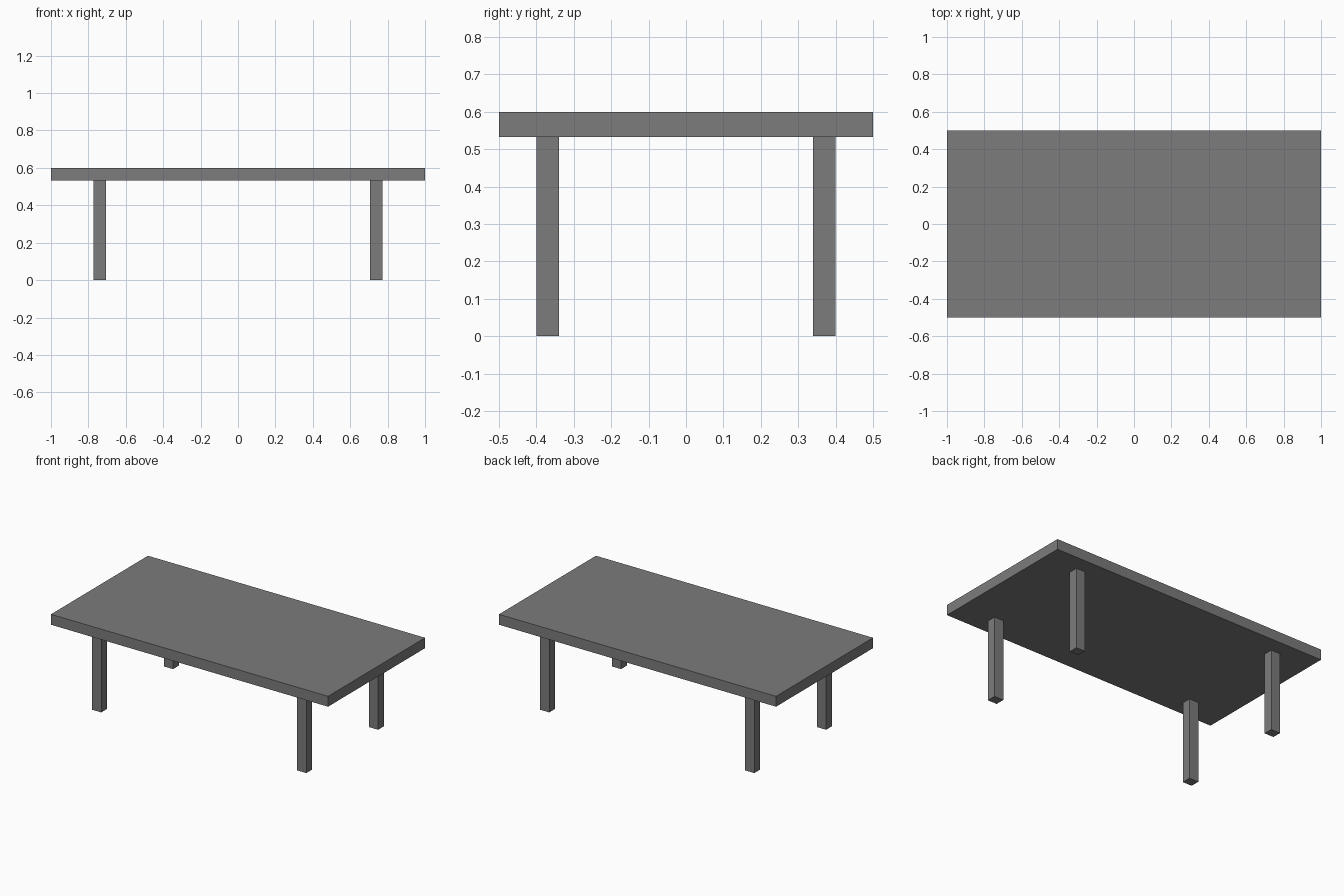
import bpy

if "Cube" in bpy.data.objects:
    bpy.data.objects.remove(bpy.data.objects["Cube"])

TOP_Z = 0.6      # upper face of the tabletop
UNDER_Z = 0.532  # underside of the tabletop

# Dark grey finish shared by all parts
dark = bpy.data.materials.new("dark_grey")
dark.diffuse_color = (0.2, 0.2, 0.2, 1)
dark.use_nodes = True
dark.node_tree.nodes["Principled BSDF"].inputs["Base Color"].default_value = dark.diffuse_color


def box(name, x, y, z):
    """Add a dark box spanning the given (min, max) ranges."""
    bpy.ops.mesh.primitive_cube_add(
        size=1, location=[(a + b) / 2 for a, b in (x, y, z)])
    obj = bpy.context.object
    obj.name = name
    obj.scale = [b - a for a, b in (x, y, z)]
    bpy.ops.object.transform_apply(location=False, rotation=False, scale=True)
    obj.data.materials.append(dark)
    return obj


# Tabletop slab
box("tabletop", (-1, 1), (-0.5, 0.5), (UNDER_Z, TOP_Z))

# Four square legs, inset from the corners
for side, sx in (("left", -1), ("right", 1)):
    for end, sy in (("front", -1), ("back", 1)):
        x = sorted((sx * 0.707, sx * 0.773))
        y = sorted((sy * 0.34, sy * 0.40))
        box(f"{end}_{side}_leg", x, y, (0, UNDER_Z))
